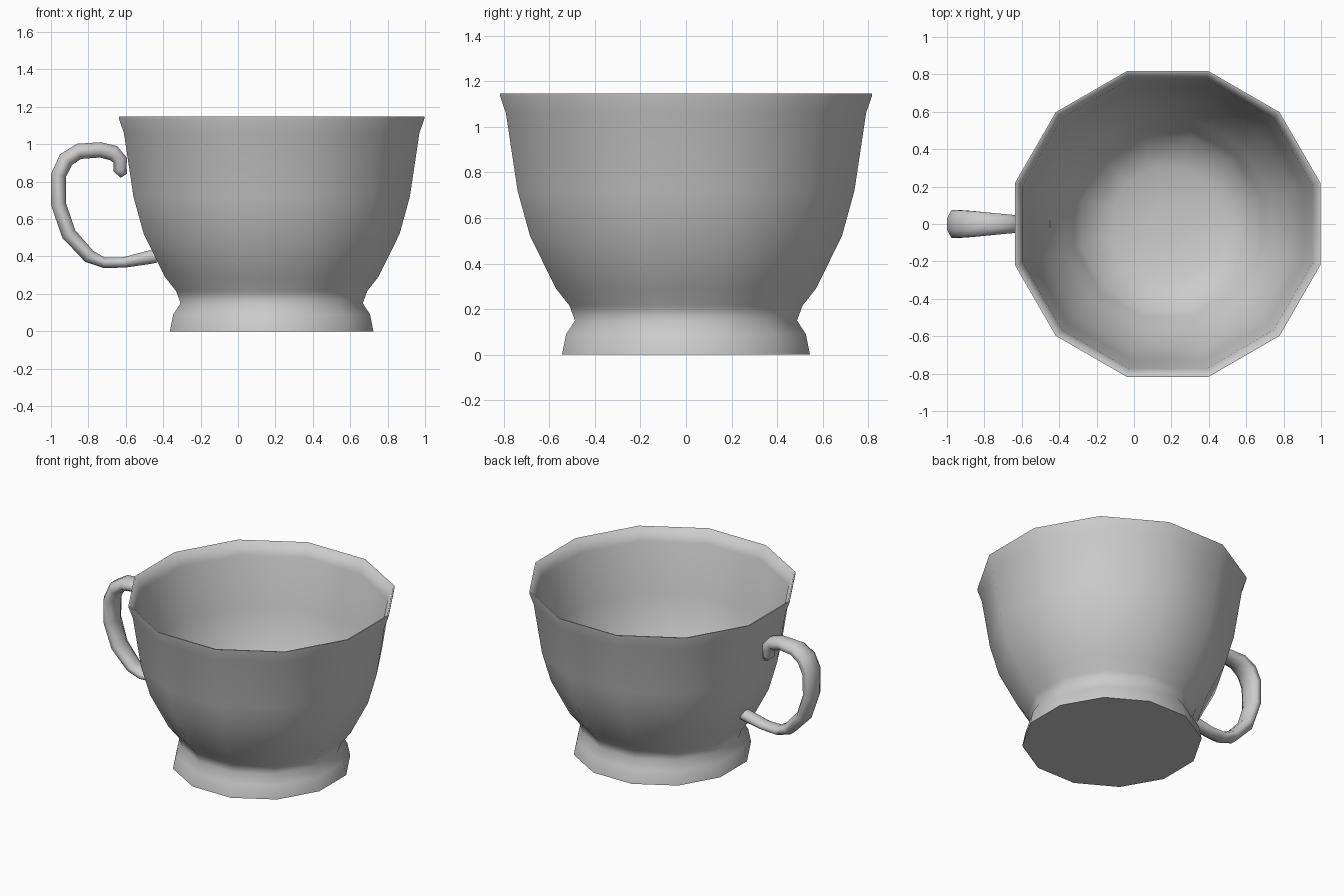
import bpy, bmesh, math
from mathutils import Vector

if "Cube" in bpy.data.objects:
    bpy.data.objects.remove(bpy.data.objects["Cube"])

CX = 0.18      # cup axis is shifted to leave room for the handle
SIDES = 12


def finish(name, bm, angle):
    bmesh.ops.recalc_face_normals(bm, faces=bm.faces)
    me = bpy.data.meshes.new(name)
    bm.to_mesh(me)
    bm.free()
    ob = bpy.data.objects.new(name, me)
    bpy.context.collection.objects.link(ob)
    bpy.ops.object.select_all(action='DESELECT')
    bpy.context.view_layer.objects.active = ob
    ob.select_set(True)
    bpy.ops.object.shade_smooth_by_angle(angle=math.radians(angle))
    return ob


def skin(bm, rings):
    """Bridge successive vertex rings with quads and cap both ends."""
    loops = [[bm.verts.new(p) for p in ring] for ring in rings]
    n = len(loops[0])
    for a, b in zip(loops, loops[1:]):
        for i in range(n):
            j = (i + 1) % n
            bm.faces.new((a[i], a[j], b[j], b[i]))
    bm.faces.new(loops[0][::-1])
    bm.faces.new(loops[-1])


# Cup: 12-sided lathe, (apothem, height) up the outside and down the inside
profile = [(0.544, 0), (0.526, 0.09), (0.487, 0.15), (0.511, 0.215), (0.57, 0.29),
           (0.684, 0.52), (0.739, 0.72), (0.79, 1.06), (0.817, 1.138), (0.817, 1.147),
           (0.808, 1.147), (0.774, 1.06), (0.725, 0.72), (0.67, 0.52),
           (0.556, 0.29), (0.497, 0.215), (0.46, 0.13), (0.3, 0.06), (0.1, 0.04)]


def cup_ring(apothem, z):
    r = apothem / math.cos(math.pi / SIDES)
    angles = [2 * math.pi * (i + 0.5) / SIDES for i in range(SIDES)]
    return [(CX + r * math.cos(a), r * math.sin(a), z) for a in angles]


bm = bmesh.new()
skin(bm, [cup_ring(*p) for p in profile])
finish("cup_body", bm, 70)

# Handle: swept oval, (x, z, half thickness, half width), from curl to lower joint
path = [(-0.61, 0.832, 0.02, 0.025), (-0.63, 0.862, 0.036, 0.037),
        (-0.63, 0.915, 0.038, 0.044), (-0.665, 0.952, 0.042, 0.05),
        (-0.735, 0.97, 0.041, 0.057), (-0.85, 0.962, 0.042, 0.068),
        (-0.92, 0.917, 0.043, 0.073), (-0.959, 0.835, 0.041, 0.075),
        (-0.959, 0.678, 0.04, 0.072), (-0.905, 0.52, 0.04, 0.066),
        (-0.795, 0.4, 0.036, 0.058), (-0.715, 0.366, 0.028, 0.052),
        (-0.61, 0.368, 0.028, 0.046), (-0.475, 0.395, 0.036, 0.042),
        (-0.44, 0.402, 0.036, 0.04)]
rings = []
for i, (x, z, t, w) in enumerate(path):
    p, q = path[max(i - 1, 0)], path[min(i + 1, len(path) - 1)]
    d = Vector((q[0] - p[0], q[1] - p[1])).normalized()
    ring = []
    for k in range(8):
        a = 2 * math.pi * (k + 0.5) / 8
        s = t * math.cos(a) / math.cos(math.pi / 8)
        ring.append((x - d.y * s, w * math.sin(a) / math.cos(math.pi / 8), z + d.x * s))
    rings.append(ring)
bm = bmesh.new()
skin(bm, rings)
finish("handle", bm, 85)
